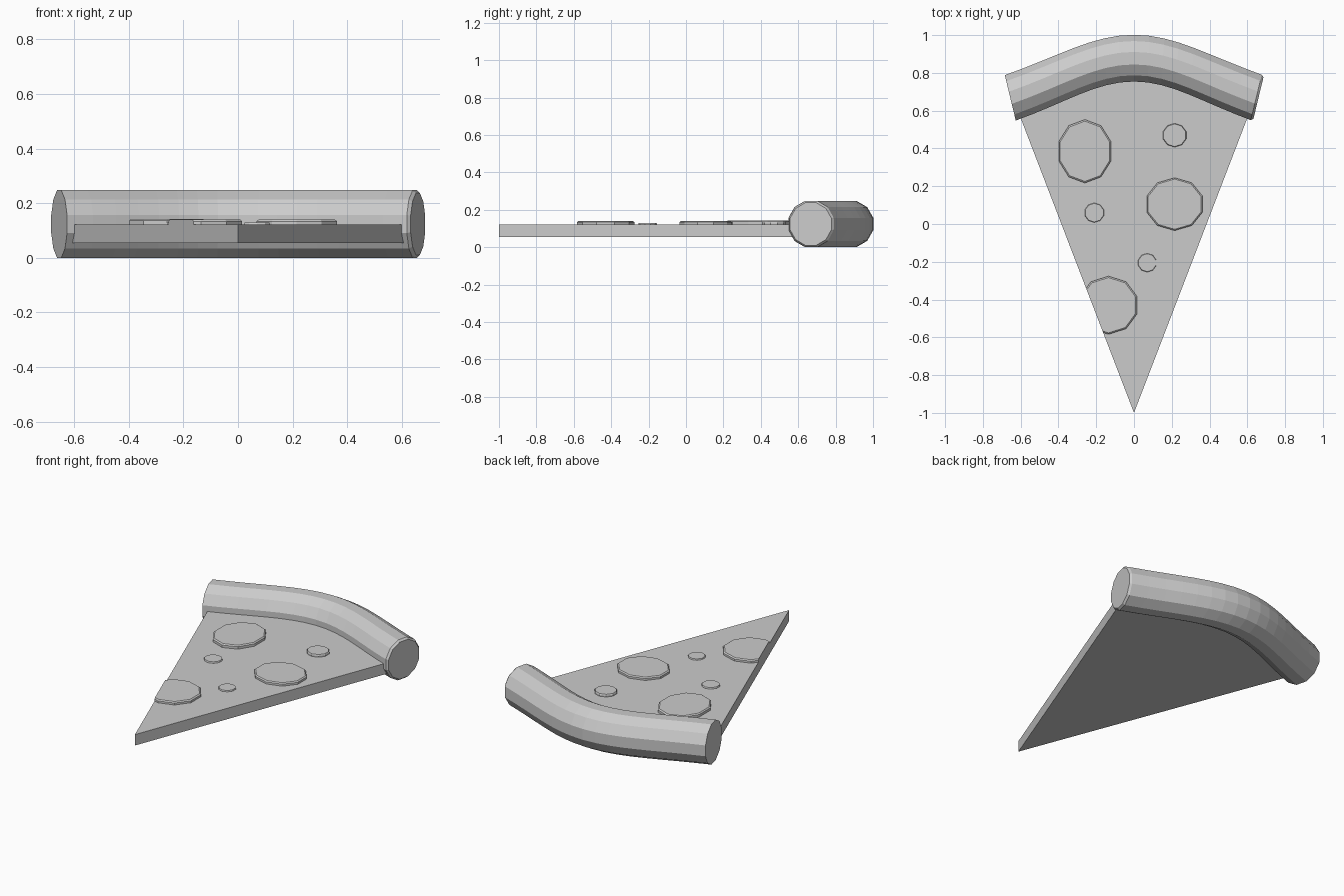
import bpy, bmesh, math
from mathutils import Vector

if "Cube" in bpy.data.objects:
    bpy.data.objects.remove(bpy.data.objects["Cube"])


def finish(bm, name):
    bmesh.ops.recalc_face_normals(bm, faces=bm.faces)
    mesh = bpy.data.meshes.new(name)
    bm.to_mesh(mesh)
    bm.free()
    obj = bpy.data.objects.new(name, mesh)
    bpy.context.collection.objects.link(obj)
    return obj


def path(s):
    """Crust centre and outward direction for s in -1..1."""
    t, side = abs(s), (1 if s >= 0 else -1)
    pts = [(0, .878), (.21, .878), (.38, .765), (.655, .668)]
    w = [(1-t)**3, 3*t*(1-t)**2, 3*t*t*(1-t), t**3]
    x = side * sum(a * p[0] for a, p in zip(w, pts))
    y = sum(a * p[1] for a, p in zip(w, pts))
    ang = math.radians(13.6) * s
    return Vector((x, y, .124)), Vector((math.sin(ang), math.cos(ang), 0))


# Crust: twelve-sided tube swept along the curved back edge
bm = bmesh.new()
SIDES, STEPS, R = 12, 16, .128
stations = [(-1 + 2 * i / STEPS, 1, 0) for i in range(STEPS)]
stations += [(1, 1, -.008), (1, .92, .004)]   # small rounded rim at one end
rings = []
for s, scale, push in stations:
    c, d = path(s)
    c = c + Vector((d.y, -d.x, 0)) * push
    ring = []
    for k in range(SIDES):
        a = 2 * math.pi * (k + .5) / SIDES
        ring.append(bm.verts.new(
            c + (d * math.cos(a) + Vector((0, 0, 1)) * math.sin(a)) * R * scale))
    rings.append(ring)
for a, b in zip(rings, rings[1:]):
    for k in range(SIDES):
        n = (k + 1) % SIDES
        bm.faces.new((a[k], a[n], b[n], b[k]))
bm.faces.new(rings[0])
bm.faces.new(rings[-1])
finish(bm, "crust")

# Slice: thin wedge whose back edge is tucked inside the crust
SLOPE = .6 / 1.56
outline = [Vector((0, -1, .055)), Vector((.617, .605, .055))]
for i in range(7, -8, -1):
    c, d = path(i / 8)
    p = c - d * .07
    outline.append(Vector((p.x, p.y, .055)))
outline.append(Vector((-.617, .605, .055)))
bm = bmesh.new()
base = bm.faces.new([bm.verts.new(p) for p in outline])
top = bmesh.ops.extrude_face_region(bm, geom=[base], use_keep_orig=True)
bmesh.ops.translate(bm, vec=(0, 0, .067),
                    verts=[v for v in top["geom"] if isinstance(v, bmesh.types.BMVert)])
finish(bm, "slice")


# Toppings: low discs with slightly tapered tops, trimmed at the slice edges
def topping(name, x, y, rx, ry, z_top, sides):
    bm = bmesh.new()
    layers = []
    for z, k in ((.11, 1), (z_top - .006, 1), (z_top, .95)):
        layers.append([bm.verts.new((
            x + rx * k * math.cos(2 * math.pi * (i + .5) / sides),
            y + ry * k * math.sin(2 * math.pi * (i + .5) / sides), z))
            for i in range(sides)])
    for a, b in zip(layers, layers[1:]):
        for i in range(sides):
            n = (i + 1) % sides
            bm.faces.new((a[i], a[n], b[n], b[i]))
    bm.faces.new(layers[0])
    bm.faces.new(layers[-1])
    for side in (-1, 1):
        res = bmesh.ops.bisect_plane(
            bm, geom=bm.verts[:] + bm.edges[:] + bm.faces[:],
            plane_co=(0, -1, 0), plane_no=(side, -SLOPE, 0), clear_outer=True)
        cut = [e for e in res["geom_cut"] if isinstance(e, bmesh.types.BMEdge)]
        if cut:
            bmesh.ops.holes_fill(bm, edges=[e for e in bm.edges if e.is_boundary])
    finish(bm, name)


topping("pepperoni_back", -.26, .385, .145, .168, .143, 10)
topping("pepperoni_middle", .215, .105, .155, .14, .14, 10)
topping("pepperoni_front", -.135, -.43, .158, .154, .14, 10)
topping("small_topping_back", .215, .47, .065, .063, .137, 10)
topping("small_topping_middle", -.21, .06, .053, .052, .13, 10)
topping("small_topping_front", .07, -.205, .05, .05, .129, 10)
